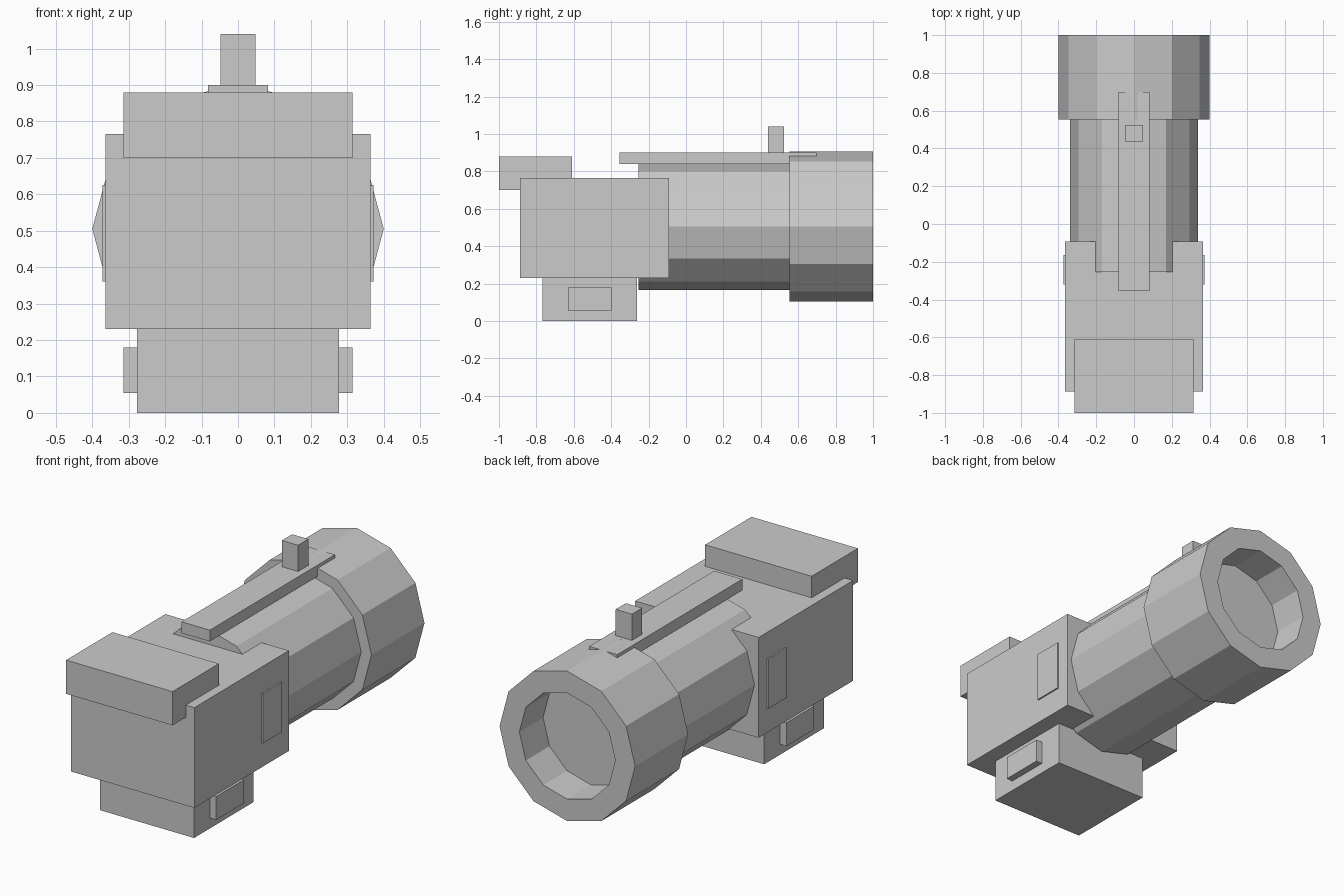
import bpy, bmesh, math

if "Cube" in bpy.data.objects:
    bpy.data.objects.remove(bpy.data.objects["Cube"])

grey = bpy.data.materials.new("plain_grey")
grey.diffuse_color = (0.6, 0.6, 0.6, 1)
grey.use_nodes = True
grey.node_tree.nodes["Principled BSDF"].inputs["Base Color"].default_value = grey.diffuse_color


def finish(name, bm):
    bmesh.ops.recalc_face_normals(bm, faces=bm.faces)
    mesh = bpy.data.meshes.new(name)
    bm.to_mesh(mesh)
    bm.free()
    mesh.materials.append(grey)
    ob = bpy.data.objects.new(name, mesh)
    bpy.context.collection.objects.link(ob)
    return ob


def box(name, x, y, z):
    """Axis-aligned box from (min, max) ranges."""
    bm = bmesh.new()
    bmesh.ops.create_cube(bm, size=1)
    for v in bm.verts:
        v.co = [(r[0] + r[1]) / 2 + c * (r[1] - r[0]) for c, r in zip(v.co, (x, y, z))]
    return finish(name, bm)


def lathe(name, profile, sides=12, cz=0.505):
    """Turn (radius, y) points round the lens axis; both ends are capped."""
    bm = bmesh.new()
    rings = []
    for r, y in profile:
        rings.append([bm.verts.new((r * math.cos(2 * math.pi * i / sides), y,
                                    cz + r * math.sin(2 * math.pi * i / sides)))
                      for i in range(sides)])
    for a, b in zip(rings, rings[1:]):
        for i in range(sides):
            j = (i + 1) % sides
            bm.faces.new((a[i], a[j], b[j], b[i]))
    bm.faces.new(rings[0])
    bm.faces.new(rings[-1])
    return finish(name, bm)


# Main housing, base block and rear top box
box("housing", (-0.364, 0.364), (-0.888, -0.092), (0.23, 0.765))
box("base_block", (-0.277, 0.277), (-0.766, -0.263), (0, 0.23))
box("rear_top_box", (-0.314, 0.314), (-1, -0.61), (0.70, 0.88))

# Barrel and the wider open-ended hood with its recess
lathe("barrel", [(0.34, -0.255), (0.34, 0.60)])
lathe("hood", [(0.40, 0.553), (0.40, 1.0), (0.283, 1.0), (0.283, 0.80)])

# Top rail and sight post
box("top_rail", (-0.083, 0.083), (-0.356, 0.698), (0.84, 0.90))
box("sight_post", (-0.048, 0.048), (0.438, 0.524), (0.89, 1.04))

# Side plates, one pair on the housing and one on the base
for side, s in (("left", -1), ("right", 1)):
    box(f"housing_plate_{side}", sorted((s * 0.35, s * 0.372)), (-0.32, -0.163), (0.36, 0.625))
    box(f"base_plate_{side}", sorted((s * 0.26, s * 0.314)), (-0.632, -0.398), (0.055, 0.18))
